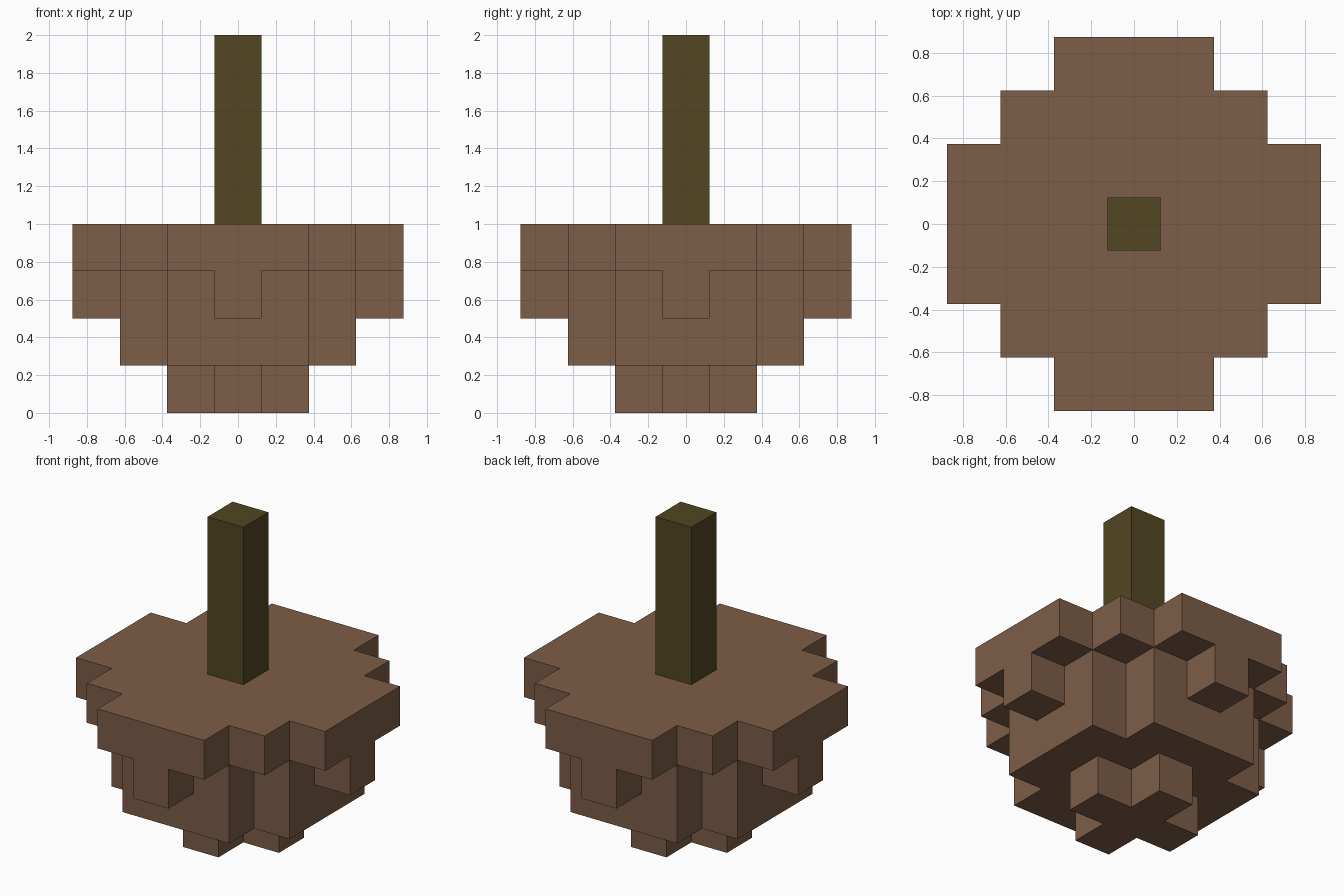
import bpy
import bmesh
from mathutils import Vector

cube = bpy.data.objects.get("Cube")
if cube:
    bpy.data.objects.remove(cube, do_unlink=True)

U = 0.25  # side of one block


def make_material(name, color):
    mat = bpy.data.materials.new(name)
    mat.use_nodes = True
    mat.diffuse_color = (*color, 1)
    mat.node_tree.nodes["Principled BSDF"].inputs["Base Color"].default_value = (*color, 1)
    return mat


def box_cells(rx, ry, z0, z1):
    """Block positions within rx and ry of the axis, on levels z0 to z1."""
    return {(x, y, z) for x in range(-rx, rx + 1)
            for y in range(-ry, ry + 1) for z in range(z0, z1)}


def cross_cells(a, b, z0, z1):
    return box_cells(a, b, z0, z1) | box_cells(b, a, z0, z1)


def build_blocks(name, cells, mat):
    """Outer skin of a set of blocks, with flat areas merged."""
    bm = bmesh.new()
    for cell in cells:
        for axis in range(3):
            for sign in (-1, 1):
                n = Vector((0, 0, 0))
                n[axis] = sign
                if tuple(int(c + d) for c, d in zip(cell, n)) in cells:
                    continue
                u = Vector((0, 0, 0))
                u[(axis + 1) % 3] = 1
                v = n.cross(u)
                mid = Vector(cell) + Vector((0, 0, 0.5)) + n / 2
                corners = [(mid + (u * i + v * j) / 2) * U
                           for i, j in ((-1, -1), (1, -1), (1, 1), (-1, 1))]
                bm.faces.new([bm.verts.new(c) for c in corners])
    bmesh.ops.remove_doubles(bm, verts=bm.verts, dist=0.001)
    bmesh.ops.dissolve_limit(bm, angle_limit=0.01, verts=bm.verts, edges=bm.edges)
    mesh = bpy.data.meshes.new(name)
    bm.to_mesh(mesh)
    bm.free()
    mesh.materials.append(mat)
    obj = bpy.data.objects.new(name, mesh)
    bpy.context.collection.objects.link(obj)
    return obj


brown = make_material("earth brown", (0.205, 0.109, 0.063))
olive = make_material("dark olive", (0.084, 0.061, 0.016))

# Stepped body: foot, notched middle, side knobs and wide top slab
foot = cross_cells(1, 0, 0, 1)
middle = cross_cells(2, 1, 1, 3)
knobs = cross_cells(3, 0, 2, 3)
slab = cross_cells(3, 1, 3, 4) | box_cells(2, 2, 3, 4)
build_blocks("stepped_body", foot | middle | knobs | slab, brown)

# Square stem standing on the slab
build_blocks("stem", box_cells(0, 0, 4, 8), olive)
